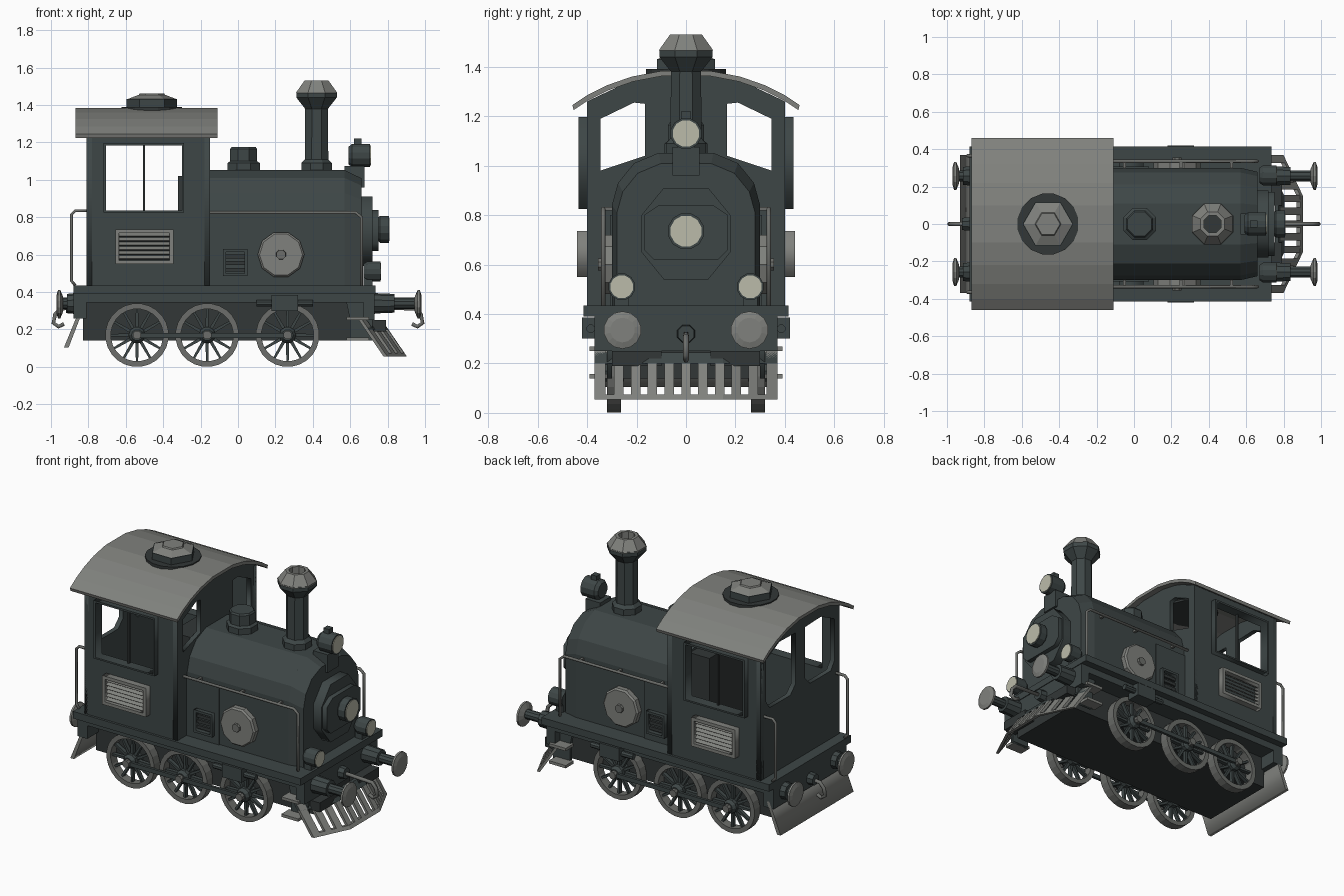
import bpy, bmesh, math
from mathutils import Vector

if "Cube" in bpy.data.objects:
    bpy.data.objects.remove(bpy.data.objects["Cube"])


def material(name, rgb):
    m = bpy.data.materials.new(name)
    m.diffuse_color = (*rgb, 1)
    m.use_nodes = True
    m.node_tree.nodes["Principled BSDF"].inputs["Base Color"].default_value = m.diffuse_color
    return m


BODY = material("dark slate paint", (0.048, 0.062, 0.062))
BLACK = material("near black iron", (0.032, 0.038, 0.038))
GREY = material("light grey metal", (0.215, 0.22, 0.205))
STEEL = material("mid grey steel", (0.15, 0.155, 0.145))
LENS = material("pale lamp glass", (0.5, 0.5, 0.4))


def finish(name, bm, mat, mirror=False):
    bmesh.ops.remove_doubles(bm, verts=bm.verts, dist=1e-5)
    bmesh.ops.recalc_face_normals(bm, faces=bm.faces)
    me = bpy.data.meshes.new(name)
    bm.to_mesh(me)
    bm.free()
    me.materials.clear()
    me.materials.append(mat)
    ob = bpy.data.objects.new(name, me)
    bpy.context.collection.objects.link(ob)
    if mirror:
        mod = ob.modifiers.new("other side", 'MIRROR')
        mod.use_axis = (False, True, False)
        mod.use_mirror_merge = False
    return ob


def box(name, x, y, z, mat, mirror=False):
    bm = bmesh.new()
    bmesh.ops.create_cube(bm, size=1)
    for v in bm.verts:
        v.co = [(a[0] + a[1]) / 2 + c * (a[1] - a[0]) for a, c in zip((x, y, z), v.co)]
    return finish(name, bm, mat, mirror)


def loft(name, rings, mat, caps=True, mirror=False):
    bm = bmesh.new()
    vs = [[bm.verts.new(p) for p in r] for r in rings]
    n = len(vs[0])
    for a, b in zip(vs, vs[1:]):
        for i in range(n):
            bm.faces.new((a[i], a[(i + 1) % n], b[(i + 1) % n], b[i]))
    if caps:
        bm.faces.new(vs[0])
        bm.faces.new(vs[-1])
    return finish(name, bm, mat, mirror)


def lathe(name, profile, sides, origin, axis, mat, caps=True, mirror=False, turn=0.5):
    k = "xyz".index(axis)
    rings = []
    for r, h in profile:
        ring = []
        for i in range(sides):
            a = 2 * math.pi * (i + turn) / sides
            p = Vector(origin)
            p[k] += h
            p[(k + 1) % 3] += r * math.cos(a)
            p[(k + 2) % 3] += r * math.sin(a)
            ring.append(p)
        rings.append(ring)
    return loft(name, rings, mat, caps, mirror)


def from_curve(cu):
    ob = bpy.data.objects.new("temp", cu)
    bpy.context.collection.objects.link(ob)
    me = bpy.data.meshes.new_from_object(ob.evaluated_get(bpy.context.evaluated_depsgraph_get()))
    bm = bmesh.new()
    bm.from_mesh(me)
    bpy.data.objects.remove(ob)
    bpy.data.meshes.remove(me)
    return bm


def add_line(cu, pts, cyclic):
    s = cu.splines.new('POLY')
    s.points.add(len(pts) - 1)
    for p, c in zip(s.points, pts):
        p.co = (*c, 1) if len(c) == 3 else (*c, 0, 1)
    s.use_cyclic_u = cyclic


# Flat plate with holes: loops in (y,z) for axis x, or (x,z) for axis y
def plate(name, loops, d0, d1, axis, mat, mirror=False):
    cu = bpy.data.curves.new(name, 'CURVE')
    cu.dimensions, cu.fill_mode, cu.extrude = '2D', 'BOTH', abs(d1 - d0) / 2
    for l in loops:
        add_line(cu, l, True)
    bm = from_curve(cu)
    for v in bm.verts:
        u, w, d = v.co
        d += (d0 + d1) / 2
        v.co = (d, u, w) if axis == 'x' else (u, d, w)
    return finish(name, bm, mat, mirror)


def tube(name, pts, r, mat, mirror=False):
    cu = bpy.data.curves.new(name, 'CURVE')
    cu.dimensions, cu.bevel_depth, cu.bevel_resolution, cu.use_fill_caps = '3D', r, 1, True
    add_line(cu, pts, False)
    return finish(name, from_curve(cu), mat, mirror)


def sym(half):  # half profile in (y,z), completed across y = 0
    return half + [(-y, z) for y, z in reversed(half)]


def rect(a, b, c, d):
    return [(a, c), (b, c), (b, d), (a, d)]


# Chassis, running board and buffer beams
box("chassis", (-0.83, 0.72), (-0.255, 0.255), (0.14, 0.40), BLACK)
box("running_board", (-0.88, 0.735), (-0.415, 0.415), (0.39, 0.435), BODY)
box("frame_side", (-0.83, 0.72), (0.255, 0.37), (0.345, 0.39), BODY, True)
box("front_beam", (0.67, 0.73), (-0.37, 0.37), (0.25, 0.43), BODY)
box("rear_beam", (-0.88, -0.81), (-0.37, 0.37), (0.26, 0.43), BODY)

# Boiler with bevelled smokebox front
arch = sym([(0.30, 0.43), (0.30, 0.84), (0.275, 0.93), (0.21, 1.01), (0.11, 1.052)])
loft("boiler", [[(x, y * s, 0.43 + (z - 0.43) * s) for y, z in arch]
                for x, s in ((-0.18, 1), (0.57, 1), (0.66, 0.93))], BODY)
box("tank_panel", (-0.18, 0.08), (0.30, 0.308), (0.43, 0.80), BODY, True)
door = sym([(0.09, 0.54), (0.18, 0.65), (0.18, 0.80), (0.09, 0.91)])
plate("smokebox_door", [door], 0.64, 0.72, 'x', BODY)
hatch = sym([(0.13, 0.62), (0.17, 0.66), (0.17, 0.80), (0.11, 0.84)])
plate("door_hatch", [hatch], 0.71, 0.75, 'x', BODY)
lathe("tank_disc", [(0.125, 0), (0.125, 0.03), (0.115, 0.04)], 10, (0.23, 0.30, 0.60), 'y', GREY, mirror=True)
lathe("disc_hub", [(0.032, 0), (0.026, 0.055)], 8, (0.23, 0.30, 0.60), 'y', STEEL, mirror=True)
plate("tool_box_frame", [rect(-0.08, 0.05, 0.485, 0.63), rect(-0.065, 0.035, 0.50, 0.615)],
      0.30, 0.335, 'y', BODY, True)
for i in range(3):
    box("tool_box_rib", (-0.065, 0.035), (0.305, 0.322), (0.51 + i * 0.035, 0.53 + i * 0.035), BLACK, True)

# Chimney and steam dome
lathe("chimney", [(0.088, 1.04), (0.088, 1.09), (0.068, 1.11), (0.066, 1.38), (0.117, 1.44), (0.117, 1.47)],
      8, (0.42, 0, 0), 'z', BODY)
lathe("chimney_cap", [(0.12, 1.465), (0.07, 1.53), (0.05, 1.53), (0.05, 1.47)], 8, (0.42, 0, 0), 'z', GREY, False)
lathe("chimney_bore", [(0.05, 1.475), (0.05, 1.48)], 8, (0.42, 0, 0), 'z', BLACK)
lathe("steam_dome", [(0.094, 1.03), (0.094, 1.09), (0.078, 1.10), (0.078, 1.165), (0.07, 1.175)],
      8, (0.03, 0, 0), 'z', BODY)


# Lamps
def lamp(name, x0, x1, y, z, r, mirror=False):
    lathe(name, [(r * 0.75, x0), (r, x0 + 0.02), (r, x1 - 0.004)], 12, (0, y, z), 'x', BODY, mirror=mirror)
    lathe(name + "_lens", [(r * 0.86, x1 - 0.008), (r * 0.86, x1)], 12, (0, y, z), 'x', LENS, mirror=mirror)


lamp("top_lamp", 0.59, 0.71, 0, 1.13, 0.064)
box("top_lamp_bracket", (0.57, 0.675), (-0.055, 0.055), (0.96, 1.075), BODY)
box("top_lamp_chimney", (0.62, 0.66), (-0.02, 0.02), (1.18, 1.22), BODY)
lamp("door_lamp", 0.74, 0.81, 0, 0.735, 0.075)
lamp("lower_lamp", 0.67, 0.765, 0.26, 0.51, 0.055, True)
box("lower_lamp_stand", (0.67, 0.72), (0.23, 0.29), (0.43, 0.48), BODY, True)

# Cab walls with window openings
pane = [(0.345, 0.98), (0.165, 1.04), (0.165, 1.25), (0.21, 1.255), (0.345, 1.19)]
panes = [pane, [(-y, z) for y, z in pane]]
wall = sym([(0.40, 0.43), (0.40, 1.26), (0.22, 1.345), (0.10, 1.37)])
plate("cab_front", [wall] + panes, -0.18, -0.15, 'x', BODY)
rear_pane = [(0.345, 0.92), (0.31, 0.87), (0.10, 0.87), (0.05, 0.92), (0.05, 1.25), (0.21, 1.255), (0.345, 1.19)]
plate("cab_rear", [wall, rear_pane, [(-y, z) for y, z in rear_pane]], -0.81, -0.78, 'x', BODY)
opening = rect(-0.705, -0.30, 0.835, 1.185)
plate("cab_side", [rect(-0.81, -0.15, 0.43, 1.26), opening], 0.37, 0.40, 'y', BODY, True)
plate("window_frame", [rect(-0.72, -0.288, 0.825, 1.197), opening], 0.40, 0.435, 'y', BODY, True)
box("window_bar", (-0.507, -0.497), (0.38, 0.395), (0.835, 1.185), BLACK, True)
box("backhead", (-0.32, -0.17), (-0.22, 0.22), (0.43, 1.02), BLACK)

# Curved roof and ventilator
top = [(0.46, 1.245), (0.40, 1.285), (0.32, 1.325), (0.22, 1.36), (0.10, 1.383)]
under = [(y - 0.006, z - 0.02) for y, z in top]
outline = sym(top) + list(reversed(sym(under)))
loft("roof", [[(x, y, z) for y, z in outline] for x in (-0.87, -0.11)], GREY)
lathe("vent_base", [(0.165, 1.35), (0.165, 1.39)], 16, (-0.46, 0, 0), 'z', BLACK)
lathe("vent_body", [(0.135, 1.38), (0.135, 1.432)], 6, (-0.46, 0, 0), 'z', BODY, turn=0)
lathe("vent_cap", [(0.135, 1.43), (0.07, 1.455), (0.065, 1.463)], 6, (-0.46, 0, 0), 'z', GREY, turn=0)

# Cab side louvres
plate("louvre_frame", [rect(-0.655, -0.345, 0.55, 0.735), rect(-0.635, -0.365, 0.57, 0.715)],
      0.40, 0.44, 'y', GREY, True)
for i in range(6):
    z = 0.575 + i * 0.024
    loft("louvre_slat", [[(x, 0.40, z + 0.018), (x, 0.405, z + 0.02), (x, 0.43, z + 0.004), (x, 0.425, z)]
                         for x in (-0.635, -0.365)], GREY, mirror=True)

# Handrails
tube("boiler_rail", [(-0.15, 0.335, 0.825), (0.63, 0.335, 0.825), (0.66, 0.335, 0.80), (0.66, 0.335, 0.43)],
     0.009, STEEL, True)
for x in (-0.05, 0.25, 0.52):
    box("rail_post", (x - 0.008, x + 0.008), (0.29, 0.335), (0.818, 0.832), STEEL, True)
tube("rear_rail", [(-0.80, 0.365, 0.835), (-0.87, 0.365, 0.835), (-0.89, 0.365, 0.815), (-0.89, 0.365, 0.46),
                   (-0.87, 0.365, 0.435)], 0.009, STEEL, True)

# Spoked wheels
for x in (-0.54, -0.165, 0.265):
    c = (x, 0, 0.17)
    lathe("wheel_rim", [(0.17, 0.262), (0.17, 0.32), (0.14, 0.32), (0.14, 0.262), (0.17, 0.262)],
          24, c, 'y', STEEL, False, True)
    lathe("wheel_hub", [(0.045, 0.25), (0.045, 0.325), (0.03, 0.345)], 10, c, 'y', BODY, mirror=True)
    for i in range(12):
        a = i * math.pi / 6
        u, n = Vector((math.cos(a), 0, math.sin(a))), Vector((-math.sin(a), 0, math.cos(a)))
        loft("wheel_spoke", [[Vector(c) + u * r + n * w * s + Vector((0, y, 0))
                              for s, y in ((-1, 0.28), (1, 0.28), (1, 0.305), (-1, 0.305))]
                             for r, w in ((0.03, 0.009), (0.145, 0.006))], BODY, mirror=True)
    lathe("crank_pin", [(0.024, 0.32), (0.024, 0.37)], 8, (x, 0, 0.17), 'y', STEEL, mirror=True)
box("coupling_rod", (-0.54, 0.265), (0.338, 0.355), (0.155, 0.182), BODY, True)

# Cylinders and steps
box("cylinder_block", (0.18, 0.32), (0.33, 0.42), (0.30, 0.385), BODY, True)
lathe("piston_rod", [(0.018, 0.10), (0.018, 0.40)], 8, (0, 0.385, 0.34), 'x', BODY, mirror=True)
plate("step_bracket", [[(0.57, 0.39), (0.72, 0.39), (0.72, 0.14), (0.60, 0.14), (0.60, 0.25)]],
      0.30, 0.32, 'y', BODY, True)
for z in (0.14, 0.25):
    box("step_tread", (0.58, 0.70), (0.31, 0.39), (z, z + 0.018), GREY, True)

# Buffers and coupling hooks
for end, s, a, b in (("front", 1, 0.72, 0.98), ("rear", -1, 0.87, 0.97)):
    m = (b - a) * 0.45
    lathe(end + "_buffer", [(0.055, s * a), (0.05, s * (a + m)), (0.03, s * (a + m)), (0.03, s * (b - 0.02))],
          10, (0, 0.257, 0.34), 'x', BODY, mirror=True)
    lathe(end + "_buffer_disc", [(0.04, s * (b - 0.035)), (0.076, s * (b - 0.02)), (0.076, s * (b - 0.008)),
                                 (0.05, s * b)], 14, (0, 0.257, 0.335), 'x', GREY, mirror=True)
    lathe(end + "_coupling_base", [(0.04, s * a), (0.035, s * (a + 0.05))], 8, (0, 0, 0.32), 'x', BODY)
    tube(end + "_hook", [(s * a, 0, 0.32), (s * 0.95, 0, 0.31), (s * 0.978, 0, 0.28), (s * 0.987, 0, 0.235),
                         (s * 0.96, 0, 0.215), (s * 0.93, 0, 0.23)], 0.012, STEEL)


# Slatted front cowcatcher and plain rear plough
def guard(y, z, dx):
    x = 0.90 - 0.10 * max(0, (abs(y) - 0.15) / 0.21) - 0.13 * (z - 0.06) / 0.19
    return (x - dx, y, z)


def guard_strip(name, ys, z0, z1, mat):
    loft(name, [[guard(y, z0, 0), guard(y, z1, 0), guard(y, z1, 0.02), guard(y, z0, 0.02)] for y in ys], mat)


for i in range(-4, 5):
    guard_strip("cowcatcher_slat", (i * 0.068 - 0.019, i * 0.068 + 0.019), 0.06, 0.23, GREY)
for s in (-1, 1):
    guard_strip("cowcatcher_end", (s * 0.325, s * 0.37), 0.06, 0.25, GREY)
guard_strip("cowcatcher_foot", (-0.37, -0.15, 0.15, 0.37), 0.055, 0.075, GREY)
guard_strip("cowcatcher_top", (-0.37, -0.15, 0.15, 0.37), 0.20, 0.245, BODY)
box("cowcatcher_mount", (0.70, 0.79), (0.10, 0.30), (0.19, 0.25), BLACK, True)
plate("rear_plough", [[(-0.83, 0.30), (-0.85, 0.30), (-0.93, 0.105), (-0.905, 0.105)]], -0.37, 0.37, 'y', GREY)
